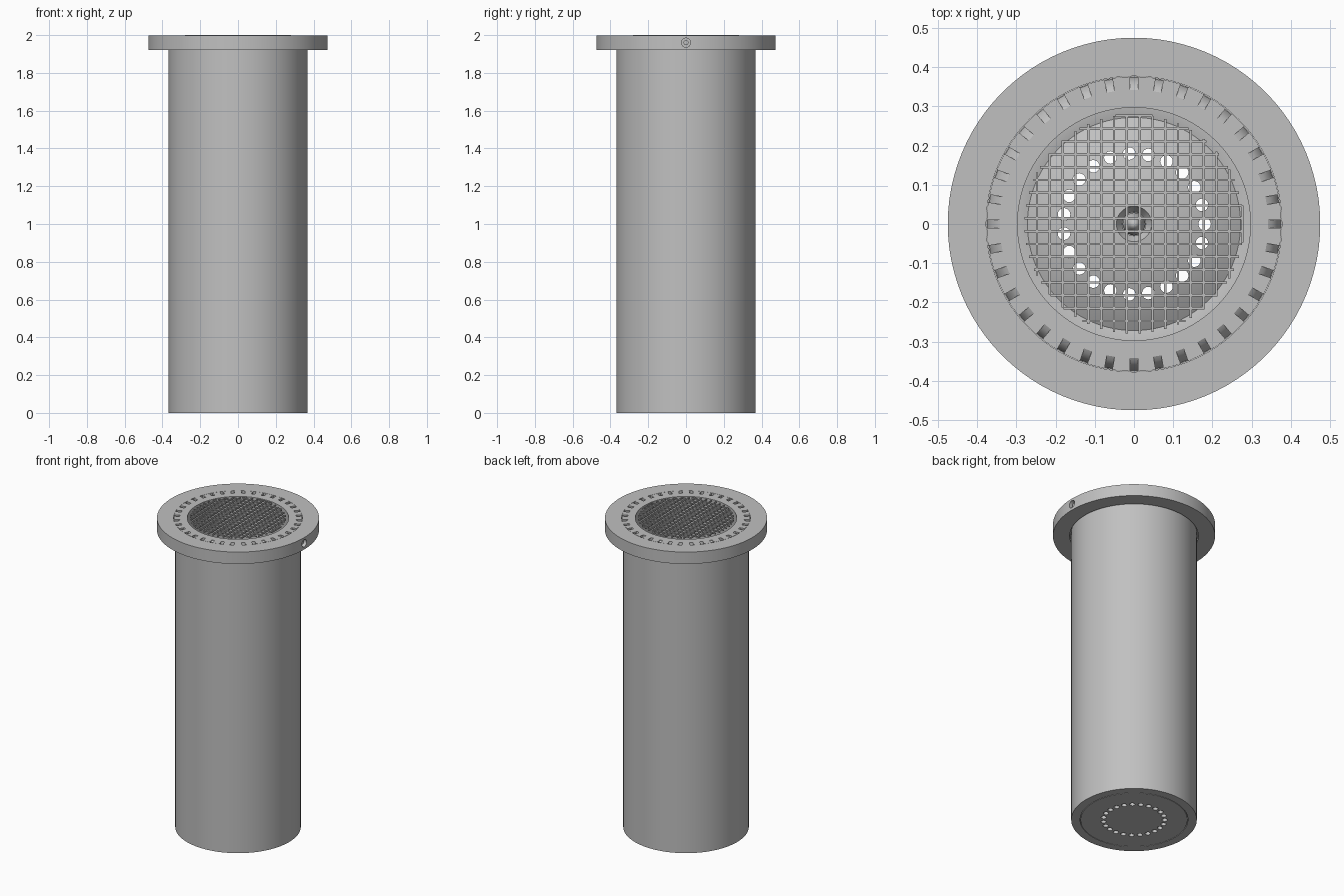
import bpy, bmesh, math
from mathutils import Matrix, Vector

if "Cube" in bpy.data.objects:
    bpy.data.objects.remove(bpy.data.objects["Cube"], do_unlink=True)

gray = bpy.data.materials.new("plain gray")
gray.use_nodes = True
gray.diffuse_color = (0.53, 0.53, 0.53, 1)
gray.node_tree.nodes["Principled BSDF"].inputs["Base Color"].default_value = gray.diffuse_color


def finish(name, bm):
    bmesh.ops.remove_doubles(bm, verts=bm.verts, dist=1e-6)
    bmesh.ops.recalc_face_normals(bm, faces=bm.faces)
    mesh = bpy.data.meshes.new(name)
    bm.to_mesh(mesh)
    bm.free()
    mesh.materials.append(gray)
    obj = bpy.data.objects.new(name, mesh)
    bpy.context.collection.objects.link(obj)
    return obj


def lathe(name, profile, steps=96):
    """Revolve a profile of (radius, height) points about z; points may lie on the axis."""
    bm = bmesh.new()
    verts = [bm.verts.new((r, 0, z)) for r, z in profile]
    edges = [bm.edges.new((a, b)) for a, b in zip(verts, verts[1:])]
    if profile[0][0] > 0:
        edges.append(bm.edges.new((verts[-1], verts[0])))
    bmesh.ops.spin(bm, geom=verts + edges, cent=(0, 0, 0), axis=(0, 0, 1),
                   angle=2 * math.pi, steps=steps, use_merge=True)
    return finish(name, bm)


def add_cylinder(bm, radius, depth, matrix, segments=20):
    bmesh.ops.create_cone(bm, cap_ends=True, segments=segments, radius1=radius,
                          radius2=radius, depth=depth, matrix=matrix)


def cut(obj, cutter):
    mod = obj.modifiers.new("cut", "BOOLEAN")
    mod.object, mod.solver = cutter, "EXACT"
    cutter.hide_render = True
    bpy.context.view_layer.objects.active = obj
    bpy.ops.object.modifier_apply(modifier=mod.name)
    bpy.data.objects.remove(cutter, do_unlink=True)


def smooth(obj):
    bpy.ops.object.select_all(action="DESELECT")
    obj.select_set(True)
    bpy.context.view_layer.objects.active = obj
    bpy.ops.object.shade_smooth_by_angle(angle=math.radians(30))


TOP = 1.997

# Main tube with a wider lip inside the flange and a counterbore at its foot
tube = lathe("tube", [(0.316, 0), (0.368, 0), (0.368, 1.94), (0.376, 1.94),
                      (0.376, TOP), (0.297, TOP), (0.297, 0.03), (0.316, 0.03)])

# Ring of vent notches with floors that curve down and outward
bm = bmesh.new()
section = [(0.342, 2.02), (0.342, 1.994), (0.352, 1.988), (0.361, 1.978),
           (0.369, 1.964), (0.373, 1.95), (0.39, 1.95), (0.39, 2.02)]
for i in range(36):
    turn = Matrix.Rotation(math.radians(10 * i), 3, "Z")
    face = bm.faces.new([bm.verts.new(turn @ Vector((r, -0.01, z))) for r, z in section])
    new = bmesh.ops.extrude_face_region(bm, geom=[face])["geom"]
    bmesh.ops.translate(bm, vec=turn @ Vector((0, 0.02, 0)),
                        verts=[v for v in new if isinstance(v, bmesh.types.BMVert)])
cut(tube, finish("notch_cutter", bm))
smooth(tube)

# Flange with a screw hole on its left side
flange = lathe("flange", [(0.377, 1.92), (0.475, 1.92), (0.475, TOP), (0.377, TOP)])
sideways = Matrix.Translation((0.45, 0, 1.96)) @ Matrix.Rotation(math.pi / 2, 4, "Y")
bm = bmesh.new()
add_cylinder(bm, 0.024, 0.12, sideways, 24)
cut(flange, finish("screw_hole_cutter", bm))
smooth(flange)

bm = bmesh.new()
add_cylinder(bm, 0.013, 0.06, Matrix.Translation((-0.02, 0, 0)) @ sideways)
smooth(finish("flange_screw", bm))

# Domed floor plug with a central pit and a ring of drain holes
R = 0.52
dome = [(r, 0.1 + math.sqrt(R * R - r * r) - R)
        for r in [0.297 - 0.0252 * k for k in range(11)]]
floor = lathe("domed_floor", [(0, 0), (0.313, 0), (0.313, 0.03), (0.297, 0.03)]
              + dome[1:] + [(0.03, 0.075), (0.03, 0.02), (0, 0.02)])
bm = bmesh.new()
for i in range(23):
    a = 2 * math.pi * i / 23
    add_cylinder(bm, 0.016, 0.4, Matrix.Translation((0.18 * math.cos(a), 0.18 * math.sin(a), 0)))
cut(floor, finish("drain_cutter", bm))
smooth(floor)

# Pointed stud in the pit, and its round head underneath
smooth(lathe("center_stud", [(0, 0.01), (0.029, 0.01), (0.029, 0.04), (0.014, 0.075), (0, 0.095)], 24))
smooth(lathe("stud_head", [(0, 0), (0.032, 0), (0.032, 0.004), (0, 0.004)], 32))

# Square mesh of bars trimmed to a circle
bm = bmesh.new()
reach, step = 0.28, 0.0327
for i in range(1, 18):
    off = i * step - reach
    length = 2 * math.sqrt(reach ** 2 - off ** 2)
    for size, spot in (((length, 0.006, 0.008), (0, off, 1.996)),
                       ((0.006, length, 0.008), (off, 0, 1.996))):
        bmesh.ops.create_cube(bm, size=1, matrix=Matrix.Translation(spot) @ Matrix.Diagonal((*size, 1)))
finish("mesh_grille", bm)
